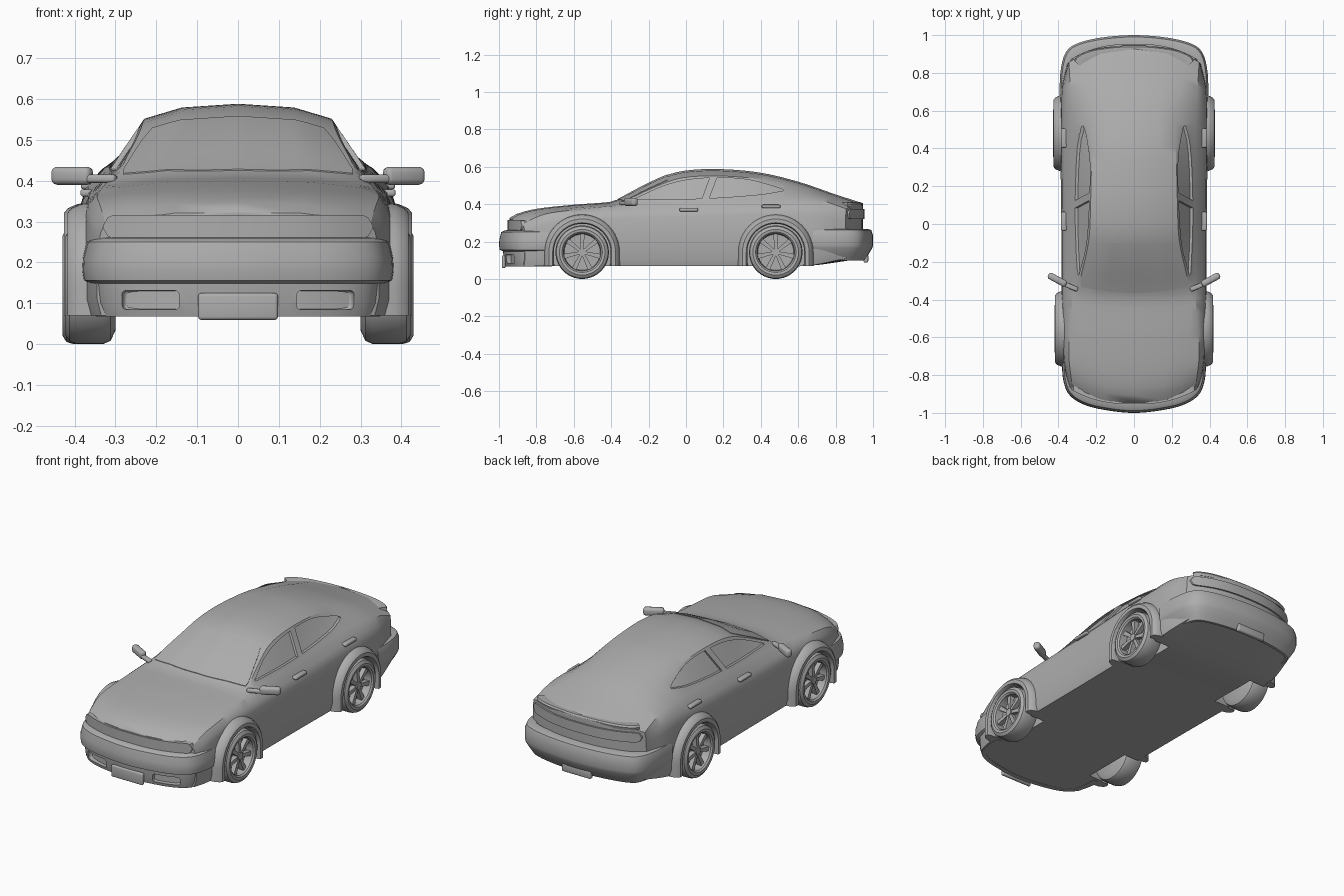
import bpy, bmesh, math
from mathutils import Vector, Matrix
from mathutils.bvhtree import BVHTree

if "Cube" in bpy.data.objects:
    bpy.data.objects.remove(bpy.data.objects["Cube"])

grey = bpy.data.materials.new("plain grey")
grey.use_nodes = True
grey.diffuse_color = (0.42, 0.42, 0.42, 1)
grey.node_tree.nodes["Principled BSDF"].inputs["Base Color"].default_value = grey.diffuse_color


def curve(*pts):
    """Smooth function through a few (position, value) points."""
    def slope(i):
        a, b = pts[max(i - 1, 0)], pts[min(i + 1, len(pts) - 1)]
        return (b[1] - a[1]) / (b[0] - a[0])

    def f(u):
        u = min(max(u, pts[0][0]), pts[-1][0])
        i = next(k for k in range(len(pts) - 1) if u <= pts[k + 1][0])
        (a, p), (b, q) = pts[i], pts[i + 1]
        h = b - a
        t = (u - a) / h
        return (p * (1 + 2 * t) * (1 - t) ** 2 + q * t * t * (3 - 2 * t)
                + h * t * (1 - t) * (slope(i) * (1 - t) - slope(i + 1) * t))
    return f


def span(a, b, n):
    return [a + (b - a) * i / (n - 1) for i in range(n)]


def finish(name, bm):
    bmesh.ops.remove_doubles(bm, verts=bm.verts, dist=0.0001)
    bmesh.ops.recalc_face_normals(bm, faces=bm.faces)
    me = bpy.data.meshes.new(name)
    bm.to_mesh(me)
    bm.free()
    me.materials.append(grey)
    ob = bpy.data.objects.new(name, me)
    bpy.context.collection.objects.link(ob)
    return ob


def loft(name, rings, wrap=False, caps=True):
    """Skin closed rings of points into a solid."""
    bm = bmesh.new()
    vs = [[bm.verts.new(p) for p in r] for r in rings]
    n = len(vs[0])
    for a, b in zip(vs, vs[1:] + vs[:1] if wrap else vs[1:]):
        for i in range(n):
            j = (i + 1) % n
            bm.faces.new((a[i], a[j], b[j], b[i]))
    if caps and not wrap:
        bm.faces.new(vs[0])
        bm.faces.new(vs[-1])
    return finish(name, bm)


def panel(name, us, lo, hi, place, inner, outer, n=6):
    """Solid patch between two edge lines, laid on a surface."""
    rings = []
    for u in us:
        v = span(lo(u), hi(u), n)
        rings.append([place(u, k, outer) for k in v] + [place(u, k, inner) for k in reversed(v)])
    return loft(name, rings)


def box(name, loc, size, bevel=0.01, turn=0.0):
    bm = bmesh.new()
    bmesh.ops.create_cube(bm, size=1, matrix=Matrix.Diagonal((*size, 1)))
    bmesh.ops.bevel(bm, geom=bm.edges[:], offset=bevel, segments=3, profile=0.5, affect='EDGES')
    bmesh.ops.transform(bm, matrix=Matrix.Translation(loc) @ Matrix.Rotation(turn, 4, 'Z'), verts=bm.verts)
    return finish(name, bm)


def cut(target, cutter):
    m = target.modifiers.new("cut", 'BOOLEAN')
    m.object, m.solver = cutter, 'EXACT'
    bpy.context.view_layer.objects.active = target
    bpy.ops.object.modifier_apply(modifier=m.name)
    bpy.data.objects.remove(cutter)


# Body shell: cross-sections driven by lengthwise curves
END = 0.945
top = curve((-END, .325), (-.9, .35), (-.8, .375), (-.6, .397), (-.4, .413), (-.36, .428), (-.2, .512),
            (-.07, .566), (.05, .585), (.2, .587), (.4, .568), (.6, .52), (.8, .452), (END, .405))
drop = curve((-END, .018), (-.4, .018), (-.1, .034), (.4, .035), (.7, .025), (END, .015))
roof_w = curve((-END, .26), (-.6, .29), (-.38, .295), (-.1, .24), (.1, .23), (.4, .225), (.6, .23), (.8, .26), (END, .3))
belt_w = curve((-END, .325), (-.7, .345), (-.38, .325), (0, .32), (.4, .32), (.7, .335), (END, .345))
belt_z = curve((-END, .295), (-.8, .345), (-.6, .37), (-.38, .393), (0, .415), (.4, .43), (.7, .425), (END, .375))
side_z = curve((-END, .25), (-.8, .29), (-.6, .32), (0, .33), (.6, .345), (END, .31))
width = curve((-END, .345), (-.85, .365), (-.7, .378), (-.4, .383), (0, .385), (.5, .39), (.75, .385), (END, .355))
floor_z = curve((-END, .07), (.4, .07), (.65, .07), (END, .11))
bow = curve((-END, .085), (-.6, .01), (-.38, .03), (-.1, .03), (.2, 0), (.6, 0), (END, -.095))


def bowed(x, y, z):
    return (x, y + bow(y) * min(1, abs(x) / width(y)) ** 2.5, z)


def section(y):
    w, s, b, bz, r, t, d = (f(y) for f in (width, side_z, belt_w, belt_z, roof_w, top, drop))
    return [(.97 * w, floor_z(y)), (w, floor_z(y) + .04), (w, .22), (.985 * w, s),
            (.74 * w + .25 * b, (s + bz) / 2), (b, bz), (r, t - d), (.6 * r, t - .25 * d), (0, t)]


COLS = span(-1, 1, 17)
rings = []
for y in span(-END, END, 50):
    half = section(y)
    pts = [(t * half[0][0], half[0][1]) for t in COLS] + half[1:] + [(-x, z) for x, z in half[-2:0:-1]]
    rings.append([bowed(x, y, z) for x, z in pts])
body = loft("body", rings, caps=False)
bm = bmesh.new()
bm.from_mesh(body.data)
for y in (-END, END):
    rows = [[bm.verts.new(bowed(t * x, y, z)) for t in COLS] for x, z in section(y)]
    for a, b in zip(rows, rows[1:]):
        for i in range(len(COLS) - 1):
            bm.faces.new((a[i], a[i + 1], b[i + 1], b[i]))
bpy.data.objects.remove(body)
bmesh.ops.remove_doubles(bm, verts=bm.verts, dist=0.0001)
bmesh.ops.dissolve_degenerate(bm, edges=bm.edges, dist=0.0001)
shell = BVHTree.FromBMesh(bm)
body = finish("body", bm)


def on_side(side):
    def place(u, v, d):
        y = u + .4 * (v - .485) * max(0, 1 - abs(u - .13) / .3)
        hit = shell.ray_cast(Vector((1, y, v)), Vector((-1, 0, 0)))[0]
        return (side * (hit.x + d), y, v)
    return place


def on_top(u, v, d):
    hit = shell.ray_cast(Vector((u, v, 2)), Vector((0, 0, -1)))[0]
    return (u, v, hit.z + d)


# Windscreen plate and recessed side windows
panel("windscreen", span(-.28, .28, 25), lambda x: -.365 + .4 * x * x,
      lambda x: -.1 - max(0, abs(x) - .215) * 3.2, on_top, -.01, .003, 10)
sill = curve((-.27, .425), (.1, .43), (.4, .452), (.52, .472))
head = curve((-.27, .43), (-.12, .497), (0, .53), (.15, .541), (.33, .53), (.48, .492), (.52, .477))
for side in (1, -1):
    for a, b in ((-.27, .105), (.145, .52)):
        cut(body, panel("window_cutter", span(a, b, 16), sill, head, on_side(side), -.014, .06))

# Wheels, wells and flared arches
TYRE = [(.3, 0), (.3, .11), (.312, .135), (.33, .143), (.395, .143), (.412, .138),
        (.422, .122), (.42, .108), (.412, .1), (.37, .096), (.37, 0)]
FLARE = [(.203, .36), (.2, .385), (.19, .408), (.178, .418), (.158, .418), (.152, .405), (.152, .36)]
HUB = .143
for axle, y0, out in (("front", -.555, 0), ("rear", .48, .008)):
    for side, hand in ((1, "left"), (-1, "right")):
        well = bmesh.new()
        bmesh.ops.create_cone(well, cap_ends=True, segments=48, radius1=.162, radius2=.162, depth=.3,
                              matrix=Matrix.Translation((side * .43, y0, HUB)) @ Matrix.Rotation(math.pi / 2, 4, 'Y'))
        cut(body, finish("well_cutter", well))

        name = f"{axle}_{hand}_"
        arch = []
        for a in [None] + span(0, math.pi, 25) + [None]:
            start = not arch
            ring = []
            for r, x in FLARE:
                if a is None:
                    y, z = (r if start else -r), .07 - HUB
                else:
                    y, z = r * math.cos(a), r * math.sin(a)
                ring.append((side * (x + out), y0 + y, HUB + z))
            arch.append(ring)
        loft(name + "arch", arch)

        loft(name + "wheel", [[(side * (x + out), y0 + r * math.cos(a), HUB + r * math.sin(a)) for x, r in TYRE]
                              for a in span(0, 2 * math.pi, 41)[:-1]], wrap=True)
        # Seven tapered spokes around a hub
        rim = bmesh.new()
        face = Matrix.Translation((side * (.388 + out), y0, HUB))
        bmesh.ops.create_cone(rim, cap_ends=True, segments=20, radius1=.02, radius2=.02, depth=.036,
                              matrix=face @ Matrix.Rotation(math.pi / 2, 4, 'Y'))
        for k in range(7):
            turn = Matrix.Rotation(k * math.tau / 7, 4, 'X')
            spoke = bmesh.ops.create_cube(rim, size=1)["verts"]
            for v in spoke:
                outer = v.co.z > 0
                v.co = face @ turn @ Vector((v.co.x * .026, v.co.y * (.026 if outer else .015), .1 if outer else .01))
        finish(name + "spokes", rim)


# Bumpers and tail lip: profiles swept around the plan outline
def band(name, plan, profile, sgn):
    pts = plan + [(-x, y) for x, y in plan[-2::-1]]
    fx, fy = (curve(*[(i, p[k]) for i, p in enumerate(pts)]) for k in (0, 1))
    rings = []
    for u in span(0, len(pts) - 1, 41):
        a, b = max(u - .1, 0), min(u + .1, len(pts) - 1)
        n = Vector((fy(b) - fy(a), fx(a) - fx(b))).normalized() * sgn
        rings.append([(fx(u) + n.x * d, fy(u) + n.y * d, z) for d, z in profile])
    return loft(name, rings)


front = band("front_bumper", [(.383, -.72), (.374, -.83), (.338, -.91), (.25, -.962), (.12, -.99), (0, -1)],
             [(.06, .068), (.035, .068), (.026, .1), (.022, .148), (.004, .156), (0, .18), (.002, .21),
              (.012, .25), (.03, .26), (.06, .262)], 1)
band("rear_bumper", [(.394, .68), (.39, .8), (.366, .9), (.31, .952), (.18, .986), (0, 1)],
     [(.06, .1), (.045, .1), (.025, .13), (.004, .165), (0, .18), (0, .235), (.01, .262), (.03, .268), (.06, .268)], -1)
band("tail_lip", [(.315, .862), (.29, .89), (.22, .918), (.11, .935), (0, .94)],
     [(.05, .39), (.0, .385), (-.004, .4), (.002, .41), (.02, .411), (.05, .406)], -1)
for side in (1, -1):
    cut(front, box("slot_cutter", (side * .213, -.935, .108), (.146, .045, .046), .01, side * .25))


# Full-width light bars with rounded ends
def light_bar(name, sgn, z, half, reach):
    def place(x, v, d):
        p = bowed(x, sgn * END, v)
        return (x, p[1] + sgn * d, v)

    def rise(x):
        e = max(0, abs(x) - (reach - half)) / half
        return half * math.sqrt(max(.02, 1 - e * e))
    return panel(name, span(-reach, reach, 61), lambda x: z - rise(x), lambda x: z + rise(x), place, -.02, .009, 3)


light_bar("front_light_bar", -1, .287, .029, .33)
light_bar("rear_light_bar", 1, .347, .027, .335)

# Number plates, door handles and mirrors
box("front_plate", (0, -.975, .092), (.196, .02, .066), .008)
box("rear_plate", (0, .962, .11), (.18, .025, .045), .008)
for side, hand in ((1, "left"), (-1, "right")):
    box(f"{hand}_front_handle", (side * .371, .015, .37), (.03, .1, .018), .007)
    box(f"{hand}_rear_handle", (side * .37, .455, .388), (.03, .1, .018), .007)
    box(f"{hand}_mirror", (side * .406, -.295, .412), (.108, .036, .044), .014, side * .5)
    box(f"{hand}_mirror_stalk", (side * .335, -.332, .405), (.08, .025, .02), .007, side * .4)

# Smooth shading with sharp edges kept
bpy.ops.object.select_all(action='DESELECT')
for ob in bpy.context.collection.objects:
    if ob.type == 'MESH' and grey.name in ob.data.materials:
        ob.select_set(True)
        bpy.context.view_layer.objects.active = ob
bpy.ops.object.shade_smooth_by_angle(angle=math.radians(32))
